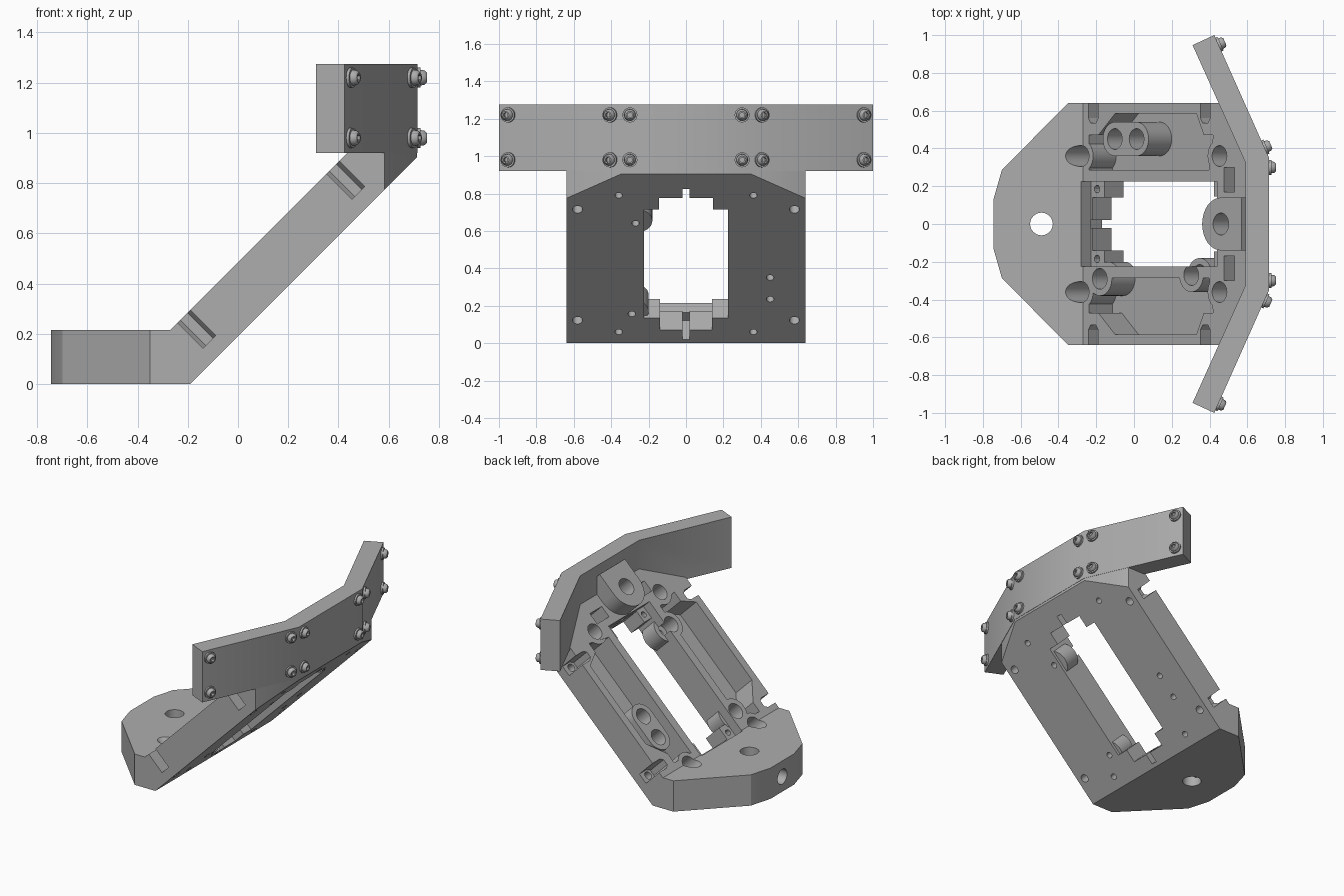
import bpy, bmesh, math
from mathutils import Matrix, Vector

old = bpy.data.objects.get("Cube")
if old:
    bpy.data.objects.remove(old, do_unlink=True)

grey = bpy.data.materials.new("matte grey")
grey.use_nodes = True
grey.diffuse_color = (0.42, 0.42, 0.42, 1)
grey.node_tree.nodes["Principled BSDF"].inputs["Base Color"].default_value = (0.42, 0.42, 0.42, 1)

# Reference frames: world, side profile, and the tilted plate (u up the slope, w off its face)
S = math.sqrt(0.5)
WORLD = Matrix.Identity(4)
SIDE = Matrix.Rotation(math.pi / 2, 4, 'X')
PLATE = Matrix(((S, 0, -S, -0.19), (0, 1, 0, 0), (S, 0, S, 0), (0, 0, 0, 1)))
PLATE_T = 0.209


def add_object(name, bm):
    bmesh.ops.recalc_face_normals(bm, faces=bm.faces)
    mesh = bpy.data.meshes.new(name)
    bm.to_mesh(mesh)
    bm.free()
    mesh.materials.append(grey)
    ob = bpy.data.objects.new(name, mesh)
    bpy.context.collection.objects.link(ob)
    return ob


def prism(name, pts, lo, hi, frame=PLATE):
    bm = bmesh.new()
    base = bm.faces.new([bm.verts.new(frame @ Vector((a, b, lo))) for a, b in pts])
    top = bmesh.ops.extrude_face_region(bm, geom=[base])["geom"]
    shift = frame.to_3x3() @ Vector((0, 0, hi - lo))
    bmesh.ops.translate(bm, vec=shift, verts=[g for g in top if isinstance(g, bmesh.types.BMVert)])
    return add_object(name, bm)


def rect(a0, a1, b0, b1):
    return [(a0, b0), (a1, b0), (a1, b1), (a0, b1)]


def circle(a, b, r, n=32):
    return [(a + r * math.cos(i * math.tau / n), b + r * math.sin(i * math.tau / n)) for i in range(n)]


def capsule(a0, a1, b, r, n=16):
    def arc(a, start):
        return [(a + r * math.cos(start + i * math.pi / n), b + r * math.sin(start + i * math.pi / n))
                for i in range(n + 1)]
    return arc(a1, -math.pi / 2) + arc(a0, math.pi / 2)


def mirrored(half):
    return half + [(a, -b) for a, b in reversed(half)]


def combine(target, tool, operation):
    mod = target.modifiers.new("combine", 'BOOLEAN')
    mod.operation, mod.solver, mod.object = operation, 'EXACT', tool
    bpy.context.view_layer.objects.active = target
    bpy.ops.object.modifier_apply(modifier=mod.name)
    bpy.data.objects.remove(tool, do_unlink=True)


# Foot and tilted plate: side profile trimmed by the plan outline
body = prism("bracket_body", [(-0.745, 0), (-0.19, 0), (0.72, 0.91), (0.72, 1.205),
                              (-0.27, 0.215), (-0.745, 0.215)], -0.8, 0.8, SIDE)
outline = mirrored([(-0.744, 0.13), (-0.70, 0.285), (-0.35, 0.64), (0.584, 0.64), (0.713, 0.35)])
combine(body, prism("outline", outline, -0.5, 2, WORLD), 'INTERSECT')


def add(pts, lo, hi, frame=PLATE):
    combine(body, prism("addition", pts, lo, hi, frame), 'UNION')


def cut(pts, lo, hi, frame=PLATE):
    combine(body, prism("cutter", pts, lo, hi, frame), 'DIFFERENCE')


# Bent bar along the top
bar = [(0.715, 0.35), (0.425, 1.0), (0.31, 0.947), (0.59, 0.325)]
add(mirrored(bar), 0.92, 1.275, WORLD)

# Rounded lug between plate and bar
lug = [(1.245 + 0.14 * math.cos(t), 0.14 * math.sin(t))
       for t in [math.pi / 2 + i * math.pi / 16 for i in range(17)]]
add(lug + [(1.40, -0.14), (1.40, 0.14)], 0.15, 0.326)
cut(circle(1.245, 0, 0.058), 0.12, 0.5)

# Window: wide upper recess, then the stepped opening through the floor
cut(rect(0.088, 1.10, -0.225, 0.225), 0.143, 0.30)
cut(mirrored([(0.028, 0.02), (0.10, 0.02), (0.10, 0.14), (0.19, 0.14), (0.19, 0.225), (1.01, 0.225),
              (1.01, 0.145), (1.096, 0.145), (1.096, 0.02), (1.167, 0.02)]), -0.1, 0.145)

# Deep pockets on both sides
pocket = [(0.14, 0.285), (0.14, 0.47), (0.21, 0.47), (0.336, 0.585), (0.944, 0.585),
          (1.0, 0.47), (1.07, 0.47), (1.04, 0.285)]
for side in (1, -1):
    cut([(u, v * side) for u, v in pocket], 0.034, 0.35)

# Bosses rising from the pocket floors
BOSS_TOP = PLATE_T - 0.002
add(capsule(0.332, 0.495, 0.45, 0.09), 0.02, BOSS_TOP)
for u, v in ((0.905, -0.27), (0.22, -0.29)):
    add(circle(u, v, 0.09), 0.02, BOSS_TOP)
    cut(rect(u - 0.1, u + 0.1, -0.225, -0.1), 0.145, 0.3)
for side in (1, -1):
    add(circle(0.085, 0.36 * side, 0.085), 0.025, BOSS_TOP)
    add(circle(1.117, 0.36 * side, 0.09), 0.025, BOSS_TOP)

# Counterbored screw holes through the plate
holes = [(0.495, 0.45), (0.332, 0.45), (0.905, -0.27), (0.22, -0.29)]
holes += [(u, v) for u in (0.085, 1.117) for v in (0.36, -0.36)]
for u, v in holes:
    cut(circle(u, v, 0.02, 16), -0.1, 0.12)
    cut(circle(u, v, 0.055), 0.09, 0.5)

for side in (1, -1):
    # Side nut slots with their bolt holes
    for u in (0.172, 1.011):
        slot = [(u - 0.036, 0.7), (u - 0.036, 0.56), (u - 0.02, 0.535),
                (u + 0.02, 0.535), (u + 0.036, 0.56), (u + 0.036, 0.7)]
        cut([(a, b * side) for a, b in slot], 0.064, 0.30)
        cut(circle(u, 0.58 * side, 0.027, 16), -0.1, 0.1)
    # Square nut traps beside the lug
    v0, v1 = sorted((0.17 * side, 0.30 * side))
    cut(rect(1.15, 1.23, v0, v1), 0.09, 0.26)
    # Pilot holes in the window ledges
    for u in (0.135, 1.055):
        cut(circle(u, 0.185 * side, 0.02, 12), 0.07, 0.16)

# Foot: vertical hole and a horizontal hole from the end
cut(circle(-0.49, 0, 0.06), -0.1, 0.4, WORLD)
END = Matrix.Translation((-0.9, 0, 0.105)) @ Matrix.Rotation(math.pi / 2, 4, 'Y')
cut(circle(0, 0, 0.052), 0, 0.41, END)

bpy.ops.object.select_all(action='DESELECT')
body.select_set(True)
bpy.context.view_layer.objects.active = body
bpy.ops.object.shade_smooth_by_angle(angle=math.radians(25))


# Bar screw: washer, domed head and hexagonal socket turned as one profile
def screw_object(name):
    rings = [(0.04, -0.005, 0), (0.04, 0.012, 0), (0.031, 0.012, 0), (0.029, 0.028, 0),
             (0.02, 0.037, 0), (0.014, 0.037, 1), (0.014, 0.018, 1)]
    bm = bmesh.new()
    n, loops = 24, []
    for r, h, is_hex in rings:
        loop = []
        for i in range(n):
            a = i * math.tau / n
            k = math.cos(math.pi / 6) / math.cos(a % (math.pi / 3) - math.pi / 6) if is_hex else 1
            loop.append(bm.verts.new((r * k * math.cos(a), r * k * math.sin(a), h)))
        loops.append(loop)
    for lower, upper in zip(loops, loops[1:]):
        for i in range(n):
            j = (i + 1) % n
            bm.faces.new((lower[i], lower[j], upper[j], upper[i]))
    bm.faces.new(loops[0])
    bm.faces.new(loops[-1])
    return add_object(name, bm)


wing = math.atan2(0.29, 0.65)
first = None
for side in (1, -1):
    for y in (0.30, 0.405, 0.95):
        flat = y < 0.35
        x = 0.715 if flat else 0.715 - (y - 0.35) * 0.29 / 0.65
        for z in (0.98, 1.22):
            if first is None:
                screw = first = screw_object("bar_screw")
                bpy.ops.object.select_all(action='DESELECT')
                screw.select_set(True)
                bpy.context.view_layer.objects.active = screw
                bpy.ops.object.shade_smooth_by_angle(angle=math.radians(40))
            else:
                screw = first.copy()
                bpy.context.collection.objects.link(screw)
            screw.matrix_world = (Matrix.Translation((x, y * side, z))
                                  @ Matrix.Rotation(0 if flat else wing * side, 4, 'Z')
                                  @ Matrix.Rotation(math.pi / 2, 4, 'Y'))
